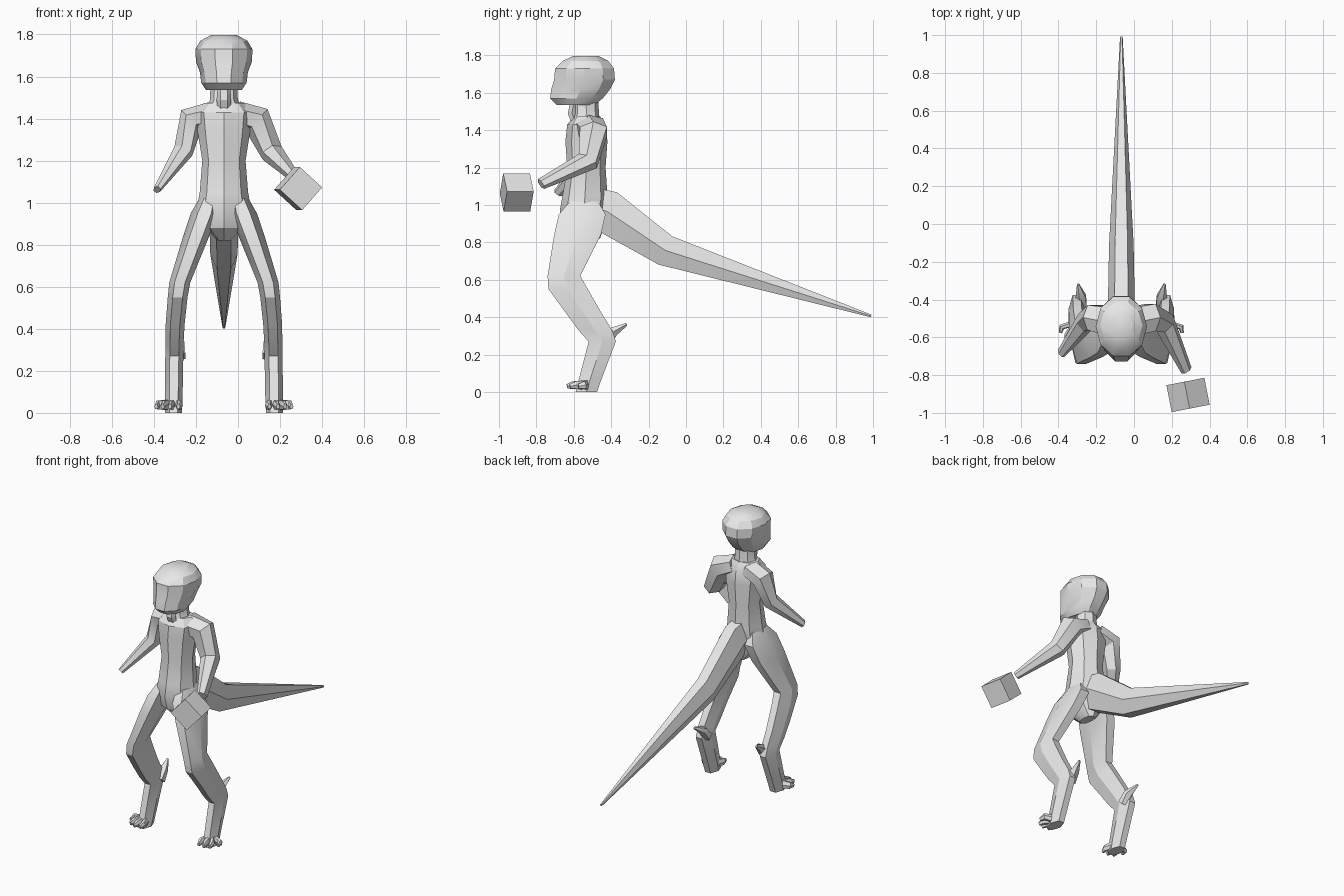
import bpy, bmesh, math
from mathutils import Vector, Matrix

CX = -0.067  # body symmetry plane
V = Vector

grey = bpy.data.materials.new("plain grey")
grey.diffuse_color = (0.8, 0.8, 0.8, 1)


def finish(name, bm, angle=28):
    bmesh.ops.recalc_face_normals(bm, faces=bm.faces[:])
    me = bpy.data.meshes.new(name)
    bm.to_mesh(me)
    bm.free()
    me.materials.append(grey)
    me.polygons.foreach_set("use_smooth", [True] * len(me.polygons))
    me.set_sharp_from_angle(angle=math.radians(angle))
    ob = bpy.data.objects.new(name, me)
    bpy.context.collection.objects.link(ob)
    return ob


def skin(name, rings, mirror=False):
    """Bridge rings of points into a capped solid, optionally reflected."""
    bm = bmesh.new()
    loops = [[bm.verts.new((2 * CX - p.x, p.y, p.z) if mirror else p) for p in r] for r in rings]
    n = len(loops[0])
    for a, b in zip(loops, loops[1:]):
        for i in range(n):
            j = (i + 1) % n
            bm.faces.new((a[i], a[j], b[j], b[i]))
    bm.faces.new(loops[0])
    bm.faces.new(loops[-1])
    return finish(name, bm)


def ellipse(c, u, v, n):
    ang = [2 * math.pi * i / n for i in range(n)]
    top = max(math.sin(a) for a in ang)
    return [c + u * math.cos(a) + v * (math.sin(a) / top) for a in ang]


def stack(name, rows, n, mirror=False):
    """Level rings: z, y front, y back, x centre, half width."""
    rings = [ellipse(V((x, (f + b) / 2, z)), V((w, 0, 0)), V((0, (b - f) / 2, 0)), n)
             for z, f, b, x, w in rows]
    return skin(name, rings, mirror)


def limb(name, rows, n, ref=(1, 0, 0), mirror=False):
    """Rings square to a path: x, y, z, half width, half depth."""
    pts = [V(r[:3]) for r in rows]
    rings = []
    for i, (x, y, z, a, b) in enumerate(rows):
        t = V()
        if i > 0:
            t += (pts[i] - pts[i - 1]).normalized()
        if i < len(pts) - 1:
            t += (pts[i + 1] - pts[i]).normalized()
        t.normalize()
        u = V(ref) - t * t.dot(V(ref))
        u.normalize()
        rings.append(ellipse(pts[i], u * a, t.cross(u) * b, n))
    return skin(name, rings, mirror)


# head with a blunt muzzle and domed crown
stack("head", [
    (1.535, -0.69, -0.49, CX, 0.085), (1.57, -0.727, -0.445, CX, 0.108),
    (1.62, -0.72, -0.405, CX, 0.114), (1.67, -0.705, -0.38, CX, 0.133),
    (1.73, -0.70, -0.385, CX, 0.136), (1.77, -0.66, -0.415, CX, 0.112),
    (1.798, -0.60, -0.47, CX, 0.06)], 10)

# neck and throat
stack("neck", [(1.44, -0.62, -0.46, CX, 0.09), (1.49, -0.60, -0.465, CX, 0.066),
               (1.57, -0.60, -0.47, CX, 0.064)], 8)
limb("throat", [(CX, -0.59, 1.44, 0.03, 0.02), (CX, -0.61, 1.49, 0.035, 0.022),
                (CX, -0.60, 1.55, 0.03, 0.02)], 6)

# torso from crotch to shoulders
stack("torso", [
    (0.82, -0.58, -0.46, CX, 0.03), (0.88, -0.65, -0.44, CX, 0.095),
    (0.97, -0.675, -0.42, CX, 0.13), (1.05, -0.66, -0.42, CX, 0.115),
    (1.20, -0.635, -0.43, CX, 0.103), (1.34, -0.645, -0.42, CX, 0.125),
    (1.43, -0.635, -0.43, CX, 0.135), (1.475, -0.60, -0.46, CX, 0.095)], 8)

# long tapering tail
limb("tail", [(CX, -0.53, 1.0, 0.068, 0.10), (CX, -0.42, 0.965, 0.071, 0.115),
              (CX, -0.11, 0.757, 0.065, 0.084), (CX, 0.99, 0.407, 0.007, 0.007)], 6)

# arms, posed differently on each side
limb("right_arm", [
    (-0.01, -0.515, 1.425, 0.06, 0.075), (0.09, -0.495, 1.39, 0.075, 0.072),
    (0.163, -0.525, 1.235, 0.055, 0.055), (0.278, -0.775, 1.112, 0.024, 0.03)], 6, (1, 0, 1))
limb("left_arm", [
    (-0.125, -0.515, 1.425, 0.055, 0.075), (-0.222, -0.495, 1.395, 0.066, 0.066),
    (-0.26, -0.52, 1.245, 0.048, 0.05), (-0.385, -0.685, 1.062, 0.018, 0.024)], 6, (-1, 0, 1))

# legs with bent knees, raised heels, toes and a rear claw
for side, m in (("right", False), ("left", True)):
    stack(side + "_leg", [
        (1.02, -0.62, -0.47, 0.005, 0.045), (0.95, -0.68, -0.43, 0.025, 0.065),
        (0.84, -0.705, -0.455, 0.065, 0.062), (0.62, -0.74, -0.565, 0.143, 0.05),
        (0.55, -0.735, -0.525, 0.153, 0.047), (0.42, -0.64, -0.45, 0.165, 0.045),
        (0.33, -0.575, -0.395, 0.168, 0.043), (0.27, -0.52, -0.375, 0.169, 0.043),
        (0.06, -0.575, -0.455, 0.172, 0.042), (0.0, -0.59, -0.476, 0.173, 0.04)], 6, m)
    limb(side + "_rear_claw", [
        (0.145, -0.43, 0.27, 0.035, 0.035), (0.145, -0.385, 0.325, 0.03, 0.025),
        (0.162, -0.318, 0.362, 0.006, 0.008)], 5, mirror=m)
    for i, (x, y) in enumerate(((0.15, -0.63), (0.19, -0.635), (0.225, -0.62), (0.255, -0.575))):
        limb(f"{side}_toe_{i + 1}", [
            (0.16 + 0.012 * i, -0.53, 0.038, 0.016, 0.026),
            (x - 0.006, y + 0.03, 0.037, 0.016, 0.02),
            (x, y, 0.03, 0.009, 0.012)], 6, mirror=m)

# tilted cube floating before the right hand
bm = bmesh.new()
bmesh.ops.create_cube(bm, size=0.145)
cube = finish("held_cube", bm)
cube.matrix_world = (Matrix.Translation((0.286, -0.905, 1.067))
                     @ Matrix.Rotation(math.radians(11), 4, 'Z')
                     @ Matrix.Rotation(math.radians(42), 4, 'Y'))
